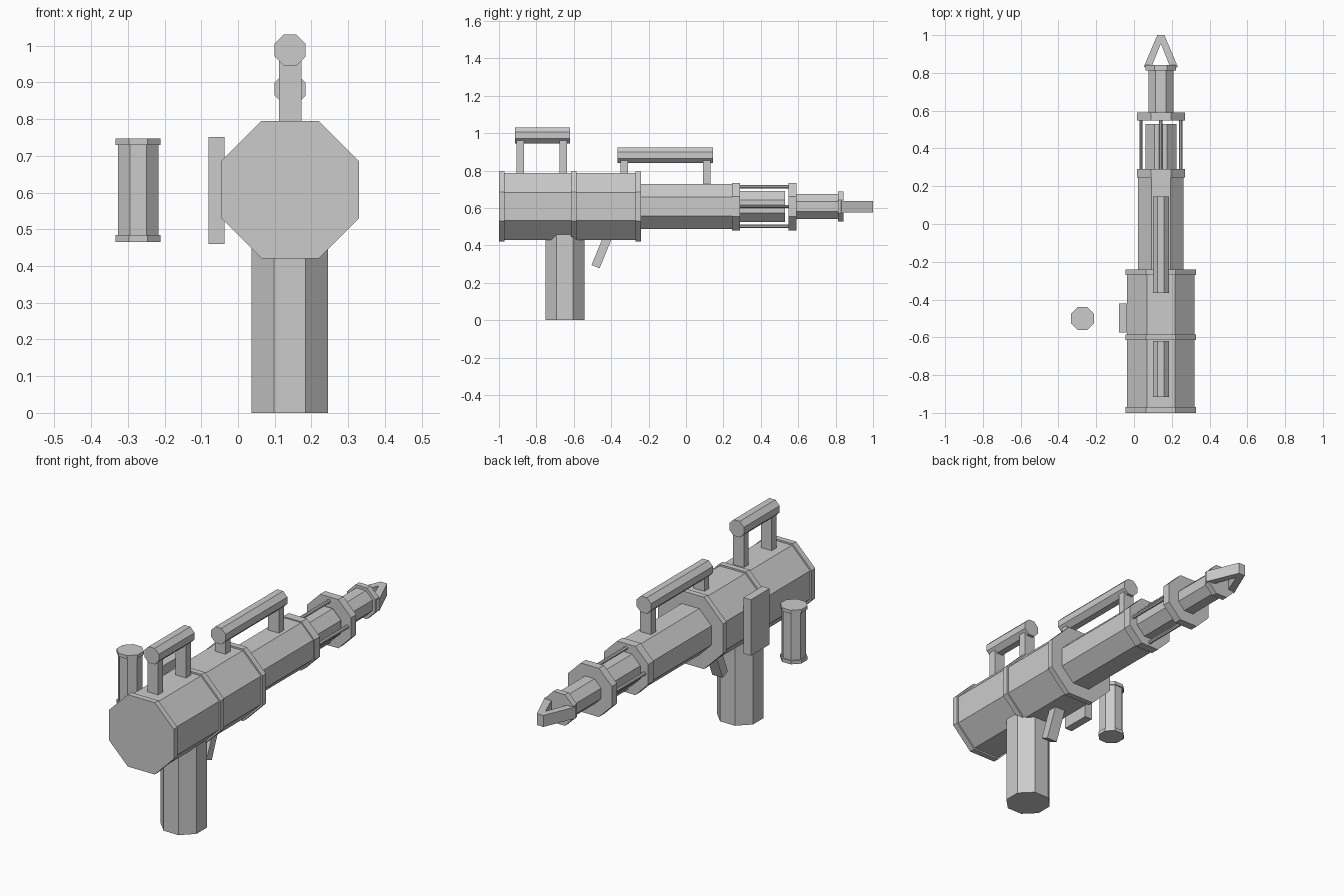
import bpy, bmesh
from math import cos, sin, pi
from mathutils import Vector

if "Cube" in bpy.data.objects:
    bpy.data.objects.remove(bpy.data.objects["Cube"])

CX, CZ = 0.142, 0.608   # barrel axis


def make(name, bm):
    bmesh.ops.recalc_face_normals(bm, faces=bm.faces)
    me = bpy.data.meshes.new(name)
    bm.to_mesh(me)
    bm.free()
    ob = bpy.data.objects.new(name, me)
    bpy.context.collection.objects.link(ob)
    return ob


def extrude(name, points, offset):
    """Closed profile pushed along an offset vector."""
    bm = bmesh.new()
    face = bm.faces.new([bm.verts.new(p) for p in points])
    new = bmesh.ops.extrude_face_region(bm, geom=[face], use_keep_orig=True)["geom"]
    verts = [v for v in new if isinstance(v, bmesh.types.BMVert)]
    bmesh.ops.translate(bm, verts=verts, vec=Vector(offset))
    return make(name, bm)


def octagon(apothem):
    r = apothem / cos(pi / 8)
    return [(r * cos(pi / 8 + i * pi / 4), r * sin(pi / 8 + i * pi / 4)) for i in range(8)]


def tube_y(name, apothem, y0, y1, x=CX, z=CZ):
    return extrude(name, [(x + a, y0, z + b) for a, b in octagon(apothem)], (0, y1 - y0, 0))


def tube_z(name, apothem, z0, z1, x, y):
    return extrude(name, [(x + a, y + b, z0) for a, b in octagon(apothem)], (0, 0, z1 - z0))


def box(name, x0, x1, y0, y1, z0, z1):
    return extrude(name, [(x0, y0, z0), (x1, y0, z0), (x1, y1, z0), (x0, y1, z0)], (0, 0, z1 - z0))


# Rear body with three bands
tube_y("body", 0.179, -0.99, -0.25)
for i, (y0, y1) in enumerate([(-1.0, -0.97), (-0.615, -0.585), (-0.27, -0.24)]):
    tube_y(f"body_band_{i + 1}", 0.1875, y0, y1)

# Barrel sections and collars
tube_y("barrel", 0.121, -0.25, 0.25)
tube_y("barrel_collar_rear", 0.127, 0.245, 0.29)
tube_y("inner_barrel", 0.082, 0.28, 0.53)
tube_y("barrel_collar_front", 0.127, 0.548, 0.59)
tube_y("nozzle", 0.066, 0.58, 0.82)
tube_y("nozzle_collar", 0.081, 0.812, 0.843)

# Four thin rods joining the collars
for i in range(4):
    a = i * pi / 2
    tube_y(f"rod_{i + 1}", 0.009, 0.28, 0.56, CX + 0.105 * cos(a), CZ + 0.105 * sin(a))

# Pointed open tip
tip = [(-0.09, 0.832), (-0.019, 1.0), (0.019, 1.0), (0.09, 0.832),
       (0.055, 0.817), (0, 0.955), (-0.055, 0.817)]
extrude("tip", [(CX + x, y, 0.577) for x, y in tip], (0, 0, 0.06))

# Grip and slanted trigger
tube_z("grip", 0.104, 0, 0.5, 0.141, -0.648)
trigger = [(-0.505, 0.295), (-0.462, 0.278), (-0.387, 0.46), (-0.43, 0.478)]
extrude("trigger", [(CX - 0.03, y, z) for y, z in trigger], (0.06, 0, 0))

# Two top handles: bar plus two posts
for name, y0, y1, z, posts in [
    ("rear_handle", -0.915, -0.62, 0.988, [(-0.905, 0.75), (-0.675, 0.75)]),
    ("front_handle", -0.365, 0.145, 0.882, [(-0.35, 0.75), (0.09, 0.70)]),
]:
    tube_y(name + "_bar", 0.042, y0, y1, CX, z)
    for i, (py, pz) in enumerate(posts):
        box(f"{name}_post_{i + 1}", CX - 0.031, CX + 0.031, py, py + 0.04, pz, z - 0.02)

# Side plate and separate canister
box("side_plate", -0.08, -0.037, -0.575, -0.42, 0.46, 0.752)
tube_z("canister", 0.055, 0.47, 0.74, -0.272, -0.5)
tube_z("canister_cap_bottom", 0.061, 0.466, 0.484, -0.272, -0.5)
tube_z("canister_cap_top", 0.061, 0.73, 0.748, -0.272, -0.5)
